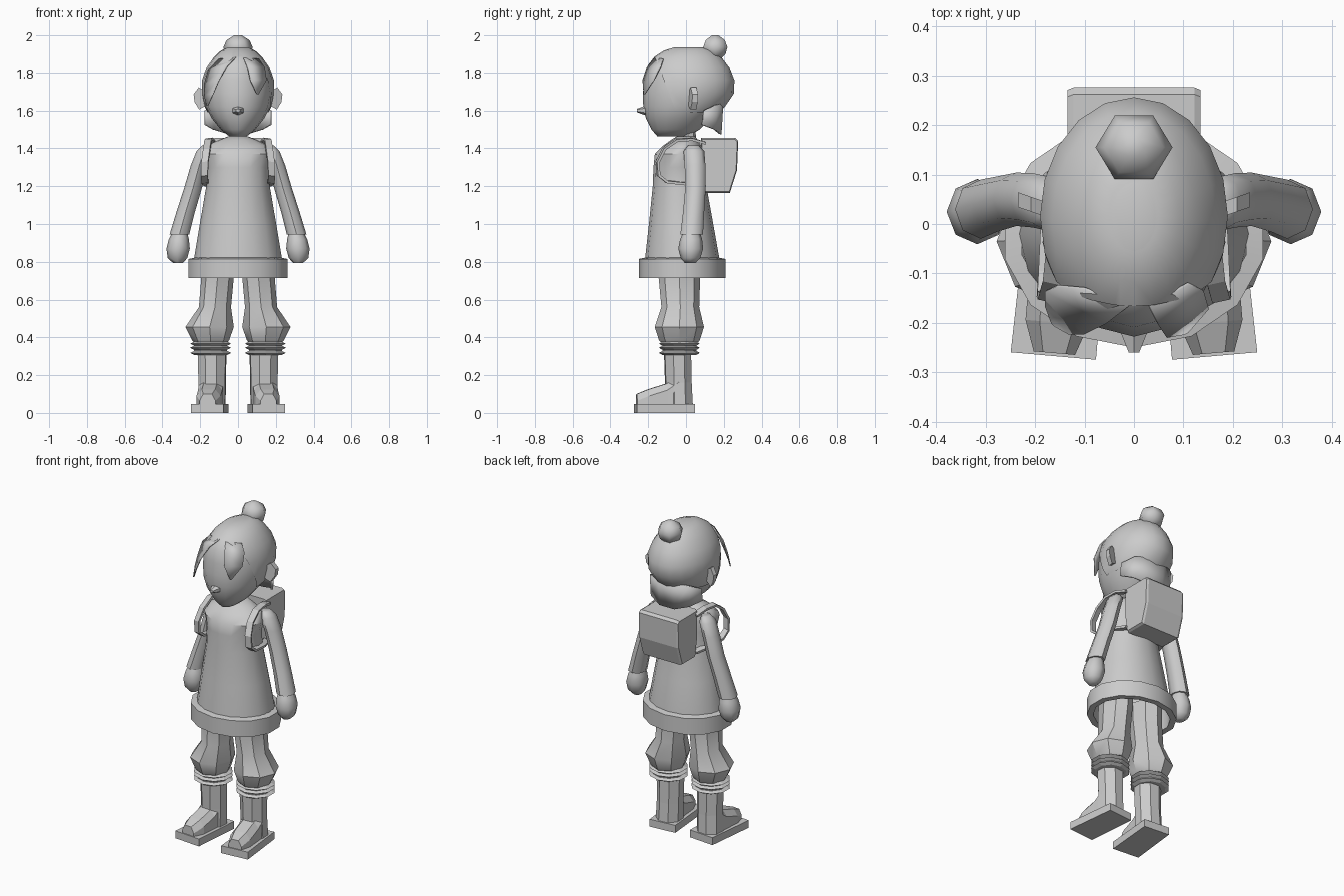
import bpy, bmesh, math
from mathutils import Vector, Matrix

GREY = bpy.data.materials.new("grey")
GREY.diffuse_color = (0.6, 0.6, 0.6, 1)


def finish(name, bm, mirror=False, smooth=35, solid=0):
    bmesh.ops.recalc_face_normals(bm, faces=bm.faces)
    me = bpy.data.meshes.new(name)
    bm.to_mesh(me)
    bm.free()
    me.materials.append(GREY)
    ob = bpy.data.objects.new(name, me)
    bpy.context.collection.objects.link(ob)
    if solid:
        m = ob.modifiers.new("thickness", 'SOLIDIFY')
        m.thickness, m.offset = solid, 0
    if mirror:
        m = ob.modifiers.new("mirror", 'MIRROR')
        m.use_clip, m.use_mirror_merge = False, False
    if smooth:
        bpy.ops.object.select_all(action='DESELECT')
        bpy.context.view_layer.objects.active = ob
        ob.select_set(True)
        bpy.ops.object.shade_smooth_by_angle(angle=math.radians(smooth))
    return ob


def loft(rings, n, caps=(True, True), bm=None, turn=0.0):
    """Stacked ellipses: (z, centre x, centre y, radius x, radius y)."""
    bm = bm or bmesh.new()
    rows = []
    for z, cx, cy, rx, ry in rings:
        rows.append([bm.verts.new((cx + rx * math.sin(a), cy - ry * math.cos(a), z))
                     for a in (2 * math.pi * (i + turn) / n for i in range(n))])
    for a, b in zip(rows, rows[1:]):
        for i in range(n):
            j = (i + 1) % n
            bm.faces.new((a[i], a[j], b[j], b[i]))
    if caps[0]:
        bm.faces.new(rows[0][::-1])
    if caps[1]:
        bm.faces.new(rows[-1])
    return bm


def sections(rows, bm=None):
    """Skin a list of closed point loops and cap both ends."""
    bm = bm or bmesh.new()
    vs = [[bm.verts.new(p) for p in r] for r in rows]
    n = len(vs[0])
    for a, b in zip(vs, vs[1:]):
        for i in range(n):
            j = (i + 1) % n
            bm.faces.new((a[i], a[j], b[j], b[i]))
    bm.faces.new(vs[0])
    bm.faces.new(vs[-1])
    return bm


def ribbon(pairs):
    bm = bmesh.new()
    vs = [(bm.verts.new(a), bm.verts.new(b)) for a, b in pairs]
    for (a, b), (c, d) in zip(vs, vs[1:]):
        bm.faces.new((a, b, d, c))
    return bm


# Head: rounded skull tapering to the chin
HEAD = [(1.462, 0, -.07, .045, .08), (1.50, 0, -.055, .092, .128),
        (1.56, 0, -.04, .14, .172), (1.62, 0, -.015, .17, .211),
        (1.69, 0, .008, .183, .236), (1.76, 0, .013, .184, .233),
        (1.83, 0, .005, .16, .214), (1.885, 0, .005, .122, .172),
        (1.92, 0, .012, .085, .125), (1.938, 0, .015, .045, .07)]
finish("head", loft(HEAD, 16), smooth=60)

# Hair cap: a slightly larger shell cut along the hairline and the nape
bm = loft([(z, 0, cy + .003, rx + .006, ry + .007) for z, _, cy, rx, ry in HEAD], 20,
          caps=(False, True))
for point, normal in (((0, -.165, 1.885), (0, -.93, -.36)), ((0, .05, 1.59), (0, 0, -1))):
    bmesh.ops.bisect_plane(bm, geom=bm.verts[:] + bm.edges[:] + bm.faces[:], plane_co=point,
                           plane_no=Vector(normal), clear_outer=True)
finish("hair_cap", bm, smooth=60)

# Hair at the nape
nape = [(.172, .085, 1.525, 1.60), (.13, .15, 1.50, 1.63), (.05, .182, 1.475, 1.64)]
nape += [(-x, y, a, b) for x, y, a, b in reversed(nape)]
finish("nape_hair", ribbon([((x, y, a), (x, y + .01, b)) for x, y, a, b in nape]), solid=.012)

# Two loose locks over the forehead
finish("left_lock", ribbon([((-.01, -.165, 1.885), (-.10, -.13, 1.875)),
                            ((-.055, -.20, 1.84), (-.155, -.125, 1.82)),
                            ((-.10, -.222, 1.76), (-.178, -.135, 1.74)),
                            ((-.13, -.222, 1.69), (-.178, -.165, 1.68)),
                            ((-.160, -.205, 1.625), (-.165, -.20, 1.625))]), solid=.006)
finish("right_lock", ribbon([((.03, -.165, 1.88), (.11, -.12, 1.875)),
                             ((.05, -.205, 1.83), (.14, -.135, 1.83)),
                             ((.065, -.228, 1.76), (.15, -.17, 1.76)),
                             ((.10, -.222, 1.685), (.108, -.218, 1.685))]), solid=.006)

# Hair bun
finish("bun", loft([(1.872, 0, .155, .03, .03), (1.90, 0, .155, .066, .062),
                    (1.938, 0, .155, .078, .074), (1.975, 0, .155, .06, .058),
                    (2.0, 0, .155, .02, .02)], 6, turn=.5), smooth=60)

# Nose: small faceted cone
bm = bmesh.new()
bmesh.ops.create_cone(bm, cap_ends=True, segments=6, radius1=.033, radius2=.012, depth=.045,
                      matrix=Matrix.Translation((0, -.238, 1.6))
                      @ Matrix.Diagonal((1, 1, .75, 1)) @ Matrix.Rotation(math.pi / 2, 4, 'X'))
finish("nose", bm, smooth=0)

# Ears: thin plates leaning back, with an inset rim
outline = [(.172, 1.70), (.208, 1.722), (.235, 1.685), (.230, 1.645), (.205, 1.605), (.172, 1.625)]
bm = sections([[(x, y + (x - .18) * .35, z) for x, z in outline] for y in (.015, .045)])
bm.faces.ensure_lookup_table()
bmesh.ops.inset_individual(bm, faces=[bm.faces[-2]], thickness=.010, depth=-.008)
finish("ears", bm, mirror=True, smooth=0)

# Neck
finish("neck", loft([(1.42, 0, .01, .045, .045), (1.50, 0, .01, .04, .04)], 8))

# Dress with a thick hem band
finish("dress", loft([(.75, 0, -.02, .238, .202), (.82, 0, -.02, .232, .196),
                      (1.0, 0, -.026, .202, .17), (1.2, 0, -.034, .168, .142),
                      (1.3, 0, -.037, .166, .135), (1.37, 0, -.037, .185, .128),
                      (1.415, 0, -.02, .165, .10), (1.445, 0, -.008, .10, .07),
                      (1.462, 0, 0, .055, .05)], 16, caps=(False, True)), smooth=40)
finish("hem", loft([(.715, 0, -.02, .232, .195), (.715, 0, -.02, .268, .23),
                    (.815, 0, -.02, .268, .23), (.822, 0, -.02, .232, .195),
                    (.715, 0, -.02, .232, .195)], 14, caps=(False, False)), smooth=30)

# Sleeves and hands
finish("sleeves", loft([(.945, .310, .03, .052, .060), (1.06, .278, .04, .049, .056),
                        (1.19, .238, .05, .047, .054), (1.31, .205, .048, .045, .055),
                        (1.385, .178, .042, .042, .055), (1.415, .165, .04, .025, .03)], 8),
       mirror=True, smooth=50)
finish("hands", loft([(.793, .318, .022, .025, .028), (.82, .320, .024, .052, .052),
                      (.87, .317, .025, .062, .066), (.92, .313, .027, .053, .058),
                      (.96, .307, .03, .038, .042)], 8), mirror=True, smooth=50)

# Baggy trousers
finish("trousers", loft([(.375, .145, -.035, .09, .10), (.385, .145, -.035, .098, .108),
                         (.455, .15, -.035, .128, .130), (.56, .122, -.03, .085, .10),
                         (.72, .108, -.035, .086, .11), (.82, .105, -.03, .088, .11)], 8),
       mirror=True, smooth=35)

# Folded leg bands: three sharp ridges
rings = []
for z in (.318, .345, .367):
    rings += [(z - .011, .145, -.035, .092, .090), (z, .145, -.035, .114, .108),
              (z + .010, .145, -.035, .092, .090)]
finish("leg_bands", loft(rings, 10), mirror=True, smooth=0)

# Boots: shaft, stepped toe and flat sole, toes turned slightly outward
TURN = Matrix.Rotation(math.radians(5), 4, 'Z')


def foot_turn(bm):
    bmesh.ops.rotate(bm, verts=bm.verts, cent=(.145, -.1, 0), matrix=TURN)
    return bm


bm = loft([(.045, .145, -.038, .078, .078), (.16, .142, -.04, .076, .074),
           (.31, .142, -.044, .08, .075)], 8, turn=.5)
toe = []
for y, w, top in ((-.04, .066, .20), (-.105, .064, .155), (-.20, .064, .125), (-.262, .042, .10)):
    toe.append([(.147 + x * w, y, z) for x, z in
                ((-1, .045), (1, .045), (1, top - .035), (.55, top), (-.55, top), (-1, top - .035))])
finish("boots", foot_turn(sections(toe, bm)), mirror=True, smooth=0)
sole = [(.062, .042), (.228, .042), (.235, -.268), (.062, -.268)]
finish("soles", foot_turn(sections([[(x, y, z) for x, y in sole] for z in (0, .046)])),
       mirror=True, smooth=0)

# Backpack: box with a tapered lower half
pack = [(.08, 1.455), (.262, 1.455), (.276, 1.44), (.27, 1.285), (.232, 1.165), (.10, 1.165), (.08, 1.28)]
finish("backpack", sections([[(x, .17 + (y - .17) * k, 1.31 + (z - 1.31) * k) for y, z in pack]
                             for x, k in ((-.135, .95), (-.122, 1), (.122, 1), (.135, .95))]), smooth=0)

# Shoulder straps looping from the pack over the shoulder and under the arm
path = [(.135, .10, 1.43), (.15, .03, 1.45), (.158, -.05, 1.445), (.165, -.115, 1.40),
        (.175, -.15, 1.33), (.178, -.145, 1.26), (.175, -.10, 1.225), (.17, .0, 1.215), (.13, .10, 1.20)]
finish("straps", ribbon([((x - .018, y - .004, z), (x + .018, y + .004, z - .004)) for x, y, z in path]),
       mirror=True, smooth=0, solid=.014)
